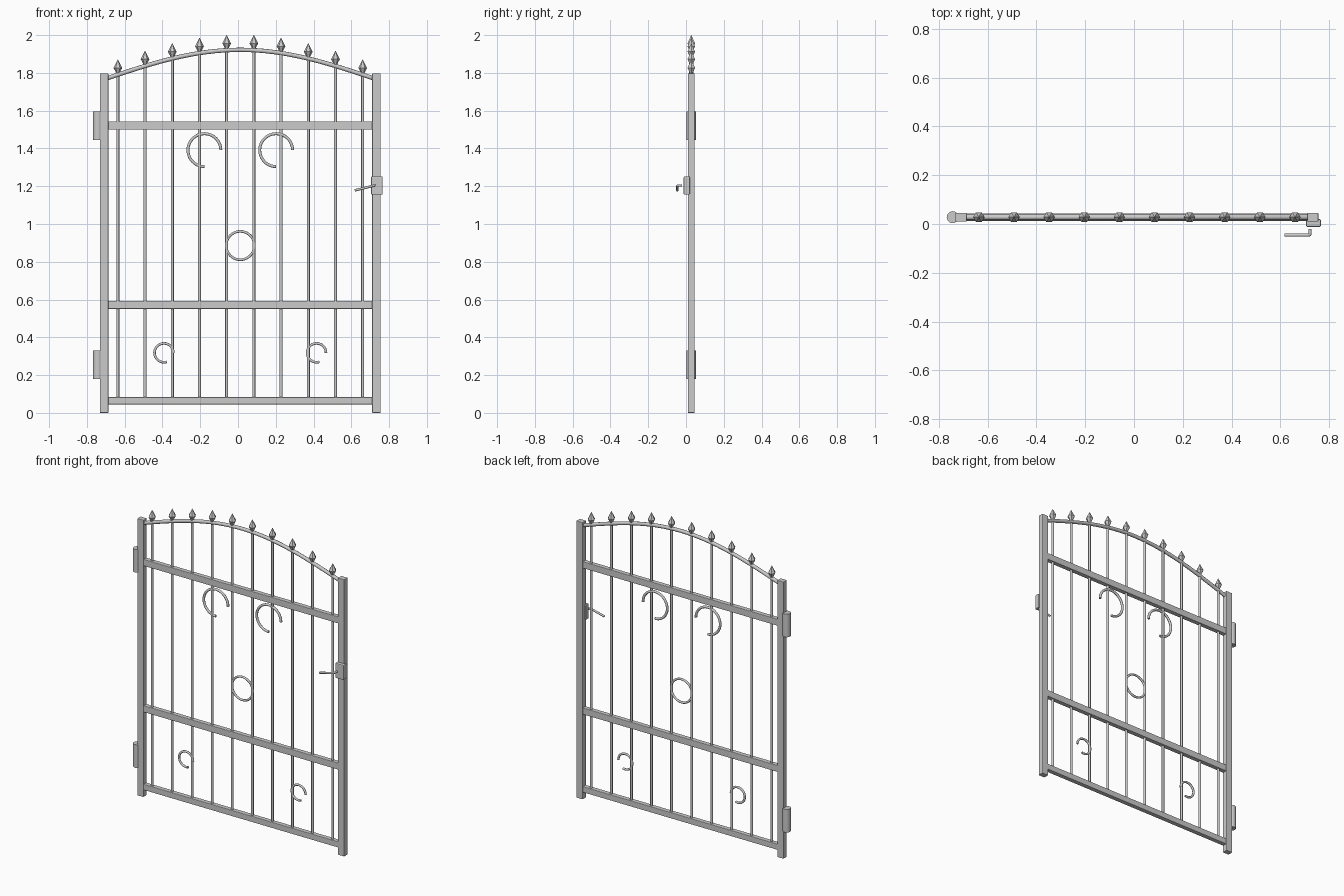
import bpy, bmesh, math
from math import pi, sin, cos
from mathutils import Vector

if "Cube" in bpy.data.objects:
    bpy.data.objects.remove(bpy.data.objects["Cube"])

CX, Y = 0.012, 0.028          # gate centre line and plane


def mesh_object(name, bm, smooth=False):
    bmesh.ops.recalc_face_normals(bm, faces=bm.faces)
    me = bpy.data.meshes.new(name)
    bm.to_mesh(me)
    bm.free()
    ob = bpy.data.objects.new(name, me)
    bpy.context.collection.objects.link(ob)
    if smooth:
        bpy.ops.object.select_all(action='DESELECT')
        bpy.context.view_layer.objects.active = ob
        ob.select_set(True)
        bpy.ops.object.shade_smooth_by_angle(angle=math.radians(40))
    return ob


def box(name, lo, hi, bevel=0.003):
    bm = bmesh.new()
    bmesh.ops.create_cube(bm, size=1)
    for v in bm.verts:
        v.co = Vector([(a + b) / 2 + c * (b - a) for a, b, c in zip(lo, hi, v.co)])
    bmesh.ops.bevel(bm, geom=bm.edges[:], offset=bevel, segments=2,
                    profile=0.5, affect='EDGES')
    return mesh_object(name, bm)


def lathe(name, x, y, profile, sides, smooth=False):
    """Solid of revolution about a vertical axis, profile = (radius, z)."""
    bm = bmesh.new()
    rings = [[bm.verts.new((x + r * cos(2 * pi * i / sides), y + r * sin(2 * pi * i / sides), z))
              for i in range(sides)] for r, z in profile]
    for a, b in zip(rings, rings[1:]):
        for i in range(sides):
            j = (i + 1) % sides
            bm.faces.new((a[i], a[j], b[j], b[i]))
    bm.faces.new(rings[0])
    bm.faces.new(rings[-1])
    return mesh_object(name, bm, smooth)


def tube(name, points, radius, closed=False, sides=10):
    """Round bar swept along a path."""
    pts = [Vector(p) for p in points]
    n = len(pts)
    bm = bmesh.new()
    rings = []
    ref = None
    for k, p in enumerate(pts):
        before = pts[k - 1] if k or closed else p
        after = pts[(k + 1) % n] if k < n - 1 or closed else p
        t = (after - before).normalized()
        if ref is None:
            ref = t.orthogonal()
        u = (ref - t * ref.dot(t)).normalized()   # carry the frame along the path
        ref = u
        w = t.cross(u)
        rings.append([bm.verts.new(p + radius * (u * cos(2 * pi * i / sides) + w * sin(2 * pi * i / sides)))
                      for i in range(sides)])
    pairs = list(zip(rings, rings[1:])) + ([(rings[-1], rings[0])] if closed else [])
    for a, b in pairs:
        for i in range(sides):
            j = (i + 1) % sides
            bm.faces.new((a[i], a[j], b[j], b[i]))
    if not closed:
        bm.faces.new(rings[0])
        bm.faces.new(rings[-1])
    return mesh_object(name, bm, True)


def arc(x, z, r, turn, steps):
    return [(x + r * cos(turn * k / steps), Y, z + r * sin(turn * k / steps))
            for k in range(steps + 1)]


def arch_z(x):
    return 1.773 + 0.149 * sin(pi * (x - CX + 0.7) / 1.4)


# posts
for side, s in (("left", -1), ("right", 1)):
    x = CX + s * 0.721
    box(side + "_post", (x - 0.0225, Y - 0.018, 0), (x + 0.0225, Y + 0.018, 1.797))

# horizontal rails
for name, z, h in (("bottom_rail", 0.064, 0.038), ("middle_rail", 0.572, 0.043), ("top_rail", 1.521, 0.043)):
    box(name, (CX - 0.7, Y - 0.015, z - h / 2), (CX + 0.7, Y + 0.015, z + h / 2))

# arched top bar
tube("arch_bar", [(CX - 0.7 + 1.4 * k / 32, Y, arch_z(CX - 0.7 + 1.4 * k / 32)) for k in range(33)], 0.0115)

# vertical bars with spear finials
for i in range(10):
    x = CX + 0.144 * (i - 4.5)
    z = arch_z(x)
    lathe(f"bar_{i + 1}", x, Y, [(0.008, 0.065), (0.008, z + 0.015)], 10, True)
    lathe(f"finial_{i + 1}", x, Y,
          [(0.010, z + 0.008), (0.013, z + 0.017), (0.023, z + 0.036), (0.0005, z + 0.081)], 6)

# scrolls and centre ring
for side, s in (("left", -1), ("right", 1)):
    tube(side + "_upper_scroll", arc(CX + s * 0.19, 1.391, 0.087, 1.5 * pi, 36), 0.008)
    tube(side + "_lower_scroll", arc(CX + s * 0.404, 0.318, 0.05, 1.6 * pi, 32), 0.007)
tube("centre_ring", arc(CX, 0.886, 0.075, 2 * pi, 40)[:-1], 0.007, closed=True)

# hinge barrels
for name, z in (("lower_hinge", 0.254), ("upper_hinge", 1.521)):
    lathe(name, -0.743, Y, [(0.0245, z - 0.075), (0.0245, z + 0.075)], 16, True)

# latch case and lever handle
box("latch_case", (0.705, -0.012, 1.155), (0.766, 0.02, 1.252), 0.005)
tube("latch_handle", [(0.722, -0.02, 1.204), (0.722, -0.04, 1.204), (0.721, -0.044, 1.2035),
                      (0.717, -0.0455, 1.2025), (0.618, -0.0455, 1.178)], 0.0065)
